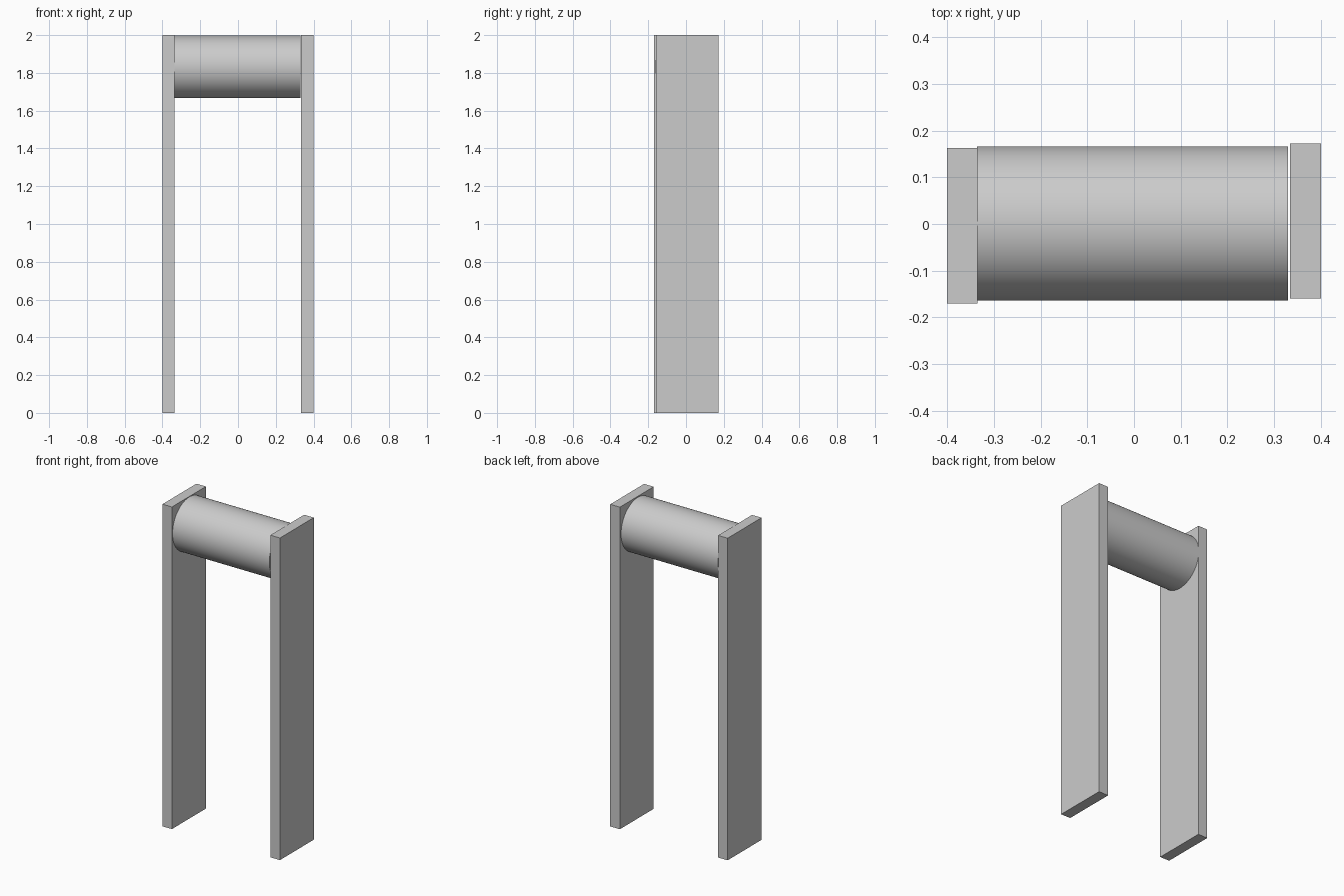
import bpy
import math

cube = bpy.data.objects.get("Cube")
if cube:
    bpy.data.objects.remove(cube, do_unlink=True)

# Single plain grey
grey = bpy.data.materials.new("light grey")
grey.use_nodes = True
colour = (0.6, 0.6, 0.6, 1)
grey.diffuse_color = colour
grey.node_tree.nodes["Principled BSDF"].inputs["Base Color"].default_value = colour


def slab(name, x0, x1, y0, y1, z0, z1):
    """Box spanning the given limits."""
    bpy.ops.mesh.primitive_cube_add(
        size=1, location=((x0 + x1) / 2, (y0 + y1) / 2, (z0 + z1) / 2))
    ob = bpy.context.object
    ob.name = name
    ob.scale = (x1 - x0, y1 - y0, z1 - z0)
    bpy.ops.object.transform_apply(location=False, rotation=False, scale=True)
    ob.data.materials.append(grey)
    return ob


# Two upright side boards, slightly offset from each other in depth
slab("right_upright", -0.4, -0.335, -0.17, 0.163, 0, 2)
slab("left_upright", 0.334, 0.4, -0.16, 0.172, 0, 2)

# Horizontal roller between the tops of the boards
x0, x1, radius = -0.336, 0.33, 0.165
bpy.ops.mesh.primitive_cylinder_add(
    vertices=64, radius=radius, depth=x1 - x0,
    location=((x0 + x1) / 2, 0.001, 1.832), rotation=(0, math.pi / 2, 0))
roller = bpy.context.object
roller.name = "roller"
roller.data.materials.append(grey)
bpy.ops.object.shade_smooth_by_angle(angle=math.radians(30))
